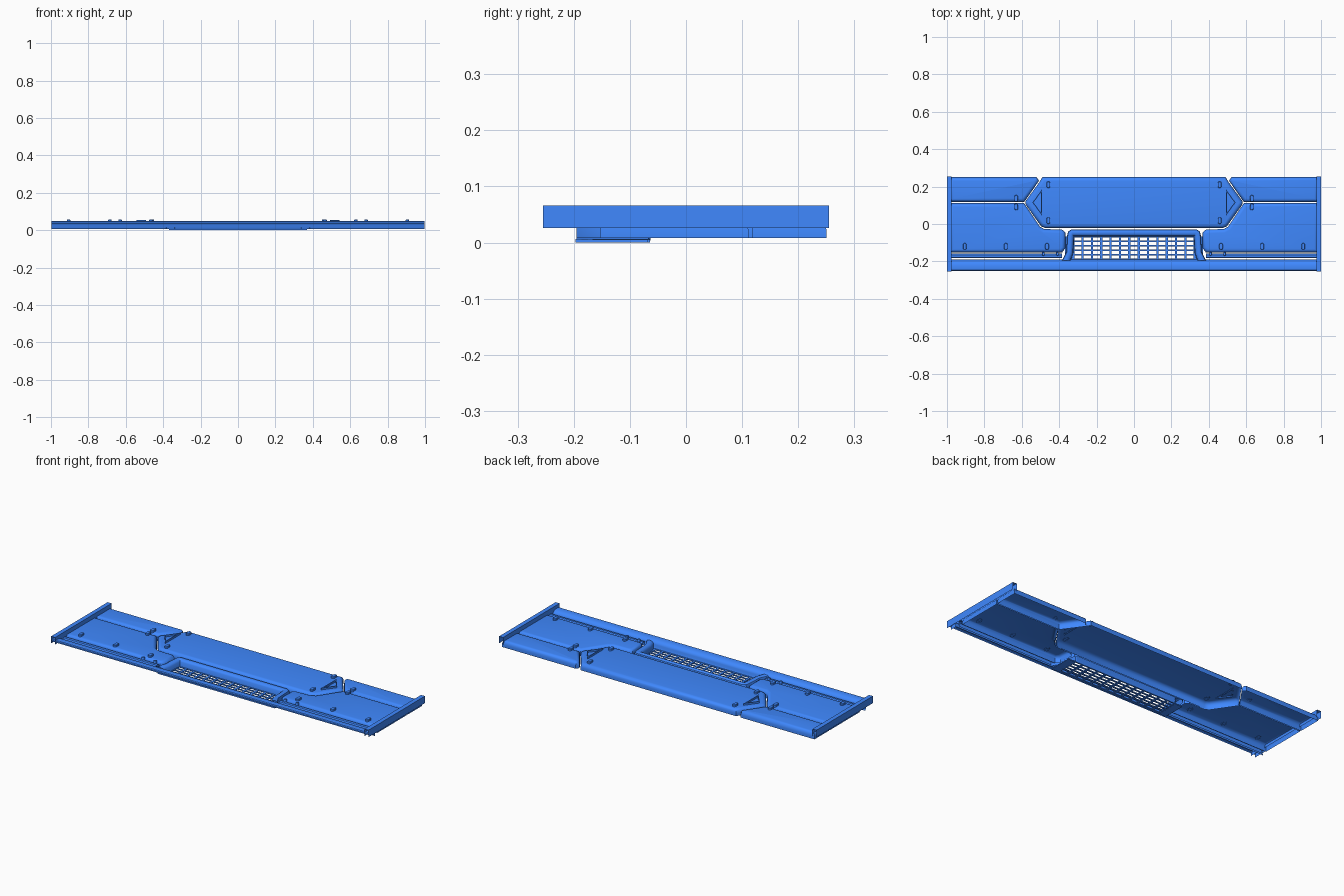
import bpy, bmesh, math
from mathutils import Vector

if "Cube" in bpy.data.objects:
    bpy.data.objects.remove(bpy.data.objects["Cube"])

blue = bpy.data.materials.new("blue_paint")
blue.diffuse_color = (0.05, 0.25, 1.0, 1.0)
blue.use_nodes = True
blue.node_tree.nodes["Principled BSDF"].inputs["Base Color"].default_value = blue.diffuse_color


def finish(name, bm, mirror=False, smooth=True):
    bmesh.ops.recalc_face_normals(bm, faces=bm.faces)
    me = bpy.data.meshes.new(name)
    bm.to_mesh(me)
    bm.free()
    me.materials.append(blue)
    ob = bpy.data.objects.new(name, me)
    bpy.context.collection.objects.link(ob)
    if smooth:
        bpy.ops.object.select_all(action='DESELECT')
        ob.select_set(True)
        bpy.context.view_layer.objects.active = ob
        bpy.ops.object.shade_smooth_by_angle(angle=math.radians(35))
    if mirror:
        ob.modifiers.new("Mirror", 'MIRROR').use_mirror_merge = False
    return ob


def inset(pts, d):
    """Move a counter-clockwise outline inward by d with mitred corners."""
    out = []
    for i, p in enumerate(pts):
        a, b, c = Vector(pts[i - 1]), Vector(p), Vector(pts[(i + 1) % len(pts)])
        e1, e2 = (b - a).normalized(), (c - b).normalized()
        n1, n2 = Vector((-e1.y, e1.x)), Vector((-e2.y, e2.x))
        out.append(b + (n1 + n2) * (d / (1 + n1.dot(n2))))
    return out


def shell(name, pts, steps, cap=True, mirror=False, skip=(), ymin=-9):
    """Stack inset copies of an outline; steps are (inset, z)."""
    bm = bmesh.new()
    rings = [[bm.verts.new((p[0], max(p[1], ymin), z)) for p in inset(pts, d)]
             for d, z in steps]
    n = len(pts)
    for r, s in zip(rings, rings[1:]):
        for i in range(n):
            if i not in skip:
                j = (i + 1) % n
                bm.faces.new((r[i], r[j], s[j], s[i]))
    if cap:
        bm.faces.new(rings[-1])
    return finish(name, bm, mirror)


def extrude_x(name, profile, x0, x1, mirror=False):
    """Sheet profile in (y, z) drawn out along x."""
    bm = bmesh.new()
    a = [bm.verts.new((x0, y, z)) for y, z in profile]
    b = [bm.verts.new((x1, y, z)) for y, z in profile]
    for i in range(len(profile) - 1):
        bm.faces.new((a[i], b[i], b[i + 1], a[i + 1]))
    return finish(name, bm, mirror)


def add_box(bm, x0, x1, y0, y1, z0, z1):
    vs = bmesh.ops.create_cube(bm, size=1)['verts']
    for v in vs:
        v.co = ((x0 + x1) / 2 + v.co.x * (x1 - x0),
                (y0 + y1) / 2 + v.co.y * (y1 - y0),
                (z0 + z1) / 2 + v.co.z * (z1 - z0))


TOP = 0.045
EDGE = [(0, 0.008), (0, 0.024), (0.002, 0.033), (0.007, 0.040), (0.014, 0.044), (0.02, TOP)]

# Hollow body panels
half = [(0.475, -0.022), (0.497, -0.012), (0.58, 0.105), (0.58, 0.122), (0.505, 0.225), (0.49, 0.25)]
shell("center_panel", half + [(-x, y) for x, y in reversed(half)], EDGE)
shell("back_corner_panel",
      [(0.985, 0.25), (0.52, 0.25), (0.508, 0.231), (0.587, 0.1175), (0.985, 0.1175)],
      EDGE, mirror=True)
shell("side_panel",
      [(0.985, 0.111), (0.587, 0.111), (0.502, -0.015), (0.48, -0.027), (0.385, -0.03),
       (0.367, -0.045), (0.367, -0.13), (0.385, -0.153), (0.985, -0.153)],
      EDGE, mirror=True)

# Raised rim that drops around the grille, open at the front
frame = [(0.385, -0.25), (0.362, -0.15), (0.357, -0.06), (0.352, -0.04), (0.335, -0.029)]
shell("grille_frame", frame + [(-x, y) for x, y in reversed(frame)],
      [(0, 0.008), (0, 0.03), (0.003, 0.038), (0.009, 0.042), (0.022, 0.042),
       (0.030, 0.038), (0.035, 0.03), (0.038, 0.003)],
      cap=False, skip=(9,), ymin=-0.195)

# Grille lattice and its flat border
bm = bmesh.new()
X, Y0, Y1 = 0.325, -0.188, -0.068
for i in range(14):
    x = -X + 2 * X * i / 13
    add_box(bm, x - 0.006, x + 0.006, Y0, Y1, 0.001, 0.006)
for i in range(6):
    y = Y0 + (Y1 - Y0) * i / 5
    add_box(bm, -X, X, y - 0.004, y + 0.004, 0.0, 0.005)
add_box(bm, -0.37, 0.37, -0.197, -0.186, 0.0, 0.006)
for s in (-1, 1):
    add_box(bm, s * 0.348 - 0.022, s * 0.348 + 0.022, -0.197, -0.068, 0.0, 0.005)
finish("grille", bm, smooth=False)

# Front rail: overhanging lip with a curved back running down to the grille
extrude_x("front_rail",
          [(-0.25, 0.036), (-0.25, 0.043), (-0.246, 0.047), (-0.238, 0.048), (-0.22, 0.047),
           (-0.207, 0.043), (-0.198, 0.036), (-0.194, 0.027), (-0.193, 0.016), (-0.189, 0.007)],
          -0.998, 0.998)

# Narrow trim strip between rail and side panels
extrude_x("trim_strip",
          [(-0.182, 0.01), (-0.182, 0.031), (-0.179, 0.036), (-0.174, 0.037), (-0.165, 0.037),
           (-0.161, 0.034), (-0.159, 0.03), (-0.159, 0.01)],
          0.385, 0.985, mirror=True)

# End bars: sheet channels open at the bottom
bm = bmesh.new()
path = [(0.975, 0.026), (0.975, 0.066), (1.0, 0.066), (1.0, 0.026)]
ends = [[bm.verts.new((x, y, z)) for x, z in path] for y in (-0.255, 0.255)]
for i in range(3):
    bm.faces.new((ends[0][i], ends[0][i + 1], ends[1][i + 1], ends[1][i]))
finish("end_bar", bm, mirror=True, smooth=False)

# Raised triangle rims on the centre panel tips
shell("triangle_rim", [(0.492, 0.045), (0.543, 0.115), (0.492, 0.185)],
      [(0, 0.042), (0, 0.055), (0.005, 0.055), (0.005, 0.042)], cap=False, mirror=True)


# Oval studs
def stud(bm, cx, cy, w, h, z0, z1):
    r = w / 2
    rings = []
    for k, z in ((1, z0), (1, z1 - 0.002), (0.8, z1)):
        ring = []
        for i in range(16):
            a = 2 * math.pi * (i + 0.5) / 16
            off = math.copysign(h / 2 - r, math.sin(a))
            ring.append(bm.verts.new((cx + r * k * math.cos(a), cy + off + r * k * math.sin(a), z)))
        rings.append(ring)
    for p, q in zip(rings, rings[1:]):
        for i in range(16):
            j = (i + 1) % 16
            bm.faces.new((p[i], p[j], q[j], q[i]))
    bm.faces.new(rings[-1])


bm = bmesh.new()
for x, y in ((0.905, -0.12), (0.685, -0.12), (0.465, -0.12), (0.63, 0.137),
             (0.63, 0.092), (0.458, 0.21), (0.458, 0.018)):
    stud(bm, x, y, 0.02, 0.036, 0.043, 0.056)
for x in (0.41, 0.485):
    stud(bm, x, -0.16, 0.014, 0.02, 0.035, 0.05)
finish("panel_studs", bm, mirror=True)
